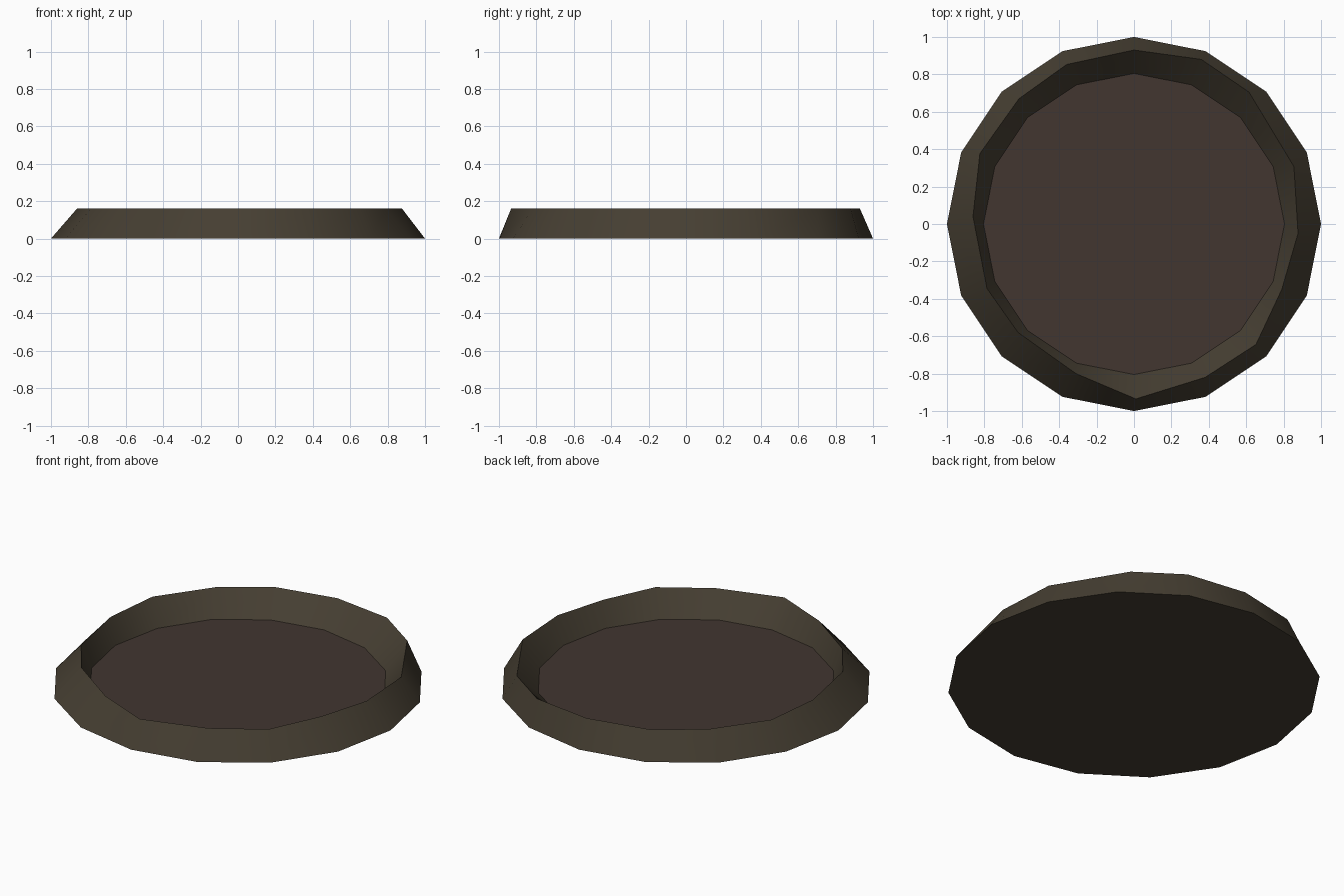
import bpy, bmesh, math

if "Cube" in bpy.data.objects:
    bpy.data.objects.remove(bpy.data.objects["Cube"])

SIDES = 16
FLOOR_R, FLOOR_Z, RIM_Z = 0.805, 0.02, 0.16

# Uneven hand-shaped rim, counter-clockwise from +x
RIM = [(0.877, -0.05), (0.855, 0.307), (0.615, 0.705), (0.36, 0.88),
       (0.0, 0.93), (-0.36, 0.853), (-0.615, 0.67), (-0.824, 0.377),
       (-0.861, 0.04), (-0.786, -0.345), (-0.62, -0.58), (-0.31, -0.80),
       (0.01, -0.935), (0.38, -0.82), (0.652, -0.644), (0.79, -0.35)]


def material(name, rgb):
    m = bpy.data.materials.new(name)
    m.diffuse_color = (*rgb, 1)
    m.use_nodes = True
    m.node_tree.nodes["Principled BSDF"].inputs["Base Color"].default_value = m.diffuse_color
    return m


def circle(radius):
    return [(radius * math.cos(2 * math.pi * i / SIDES),
             radius * math.sin(2 * math.pi * i / SIDES)) for i in range(SIDES)]


bm = bmesh.new()


def ring(points, z):
    return [bm.verts.new((x, y, z)) for x, y in points]


def bridge(a, b):
    for i in range(SIDES):
        j = (i + 1) % SIDES
        bm.faces.new((a[i], a[j], b[j], b[i]))


# Sloped bank: outer wall up to the rim, inner wall down to the floor
base = ring(circle(1.0), 0)
rim = ring(RIM, RIM_Z)
inner = ring(circle(FLOOR_R), FLOOR_Z)
bridge(base, rim)
bridge(rim, inner)

# Underside and sunken floor
bm.faces.new(base[::-1])
floor = bm.faces.new(inner)
floor.material_index = 1

mesh = bpy.data.meshes.new("shallow_dish")
bm.to_mesh(mesh)
bm.free()
mesh.materials.append(material("dark earth bank", (0.061, 0.049, 0.032)))
mesh.materials.append(material("dark brown floor", (0.054, 0.037, 0.030)))

dish = bpy.data.objects.new("shallow_dish", mesh)
bpy.context.collection.objects.link(dish)
bpy.context.view_layer.objects.active = dish
dish.select_set(True)
bpy.ops.object.shade_smooth_by_angle(angle=math.radians(40))
